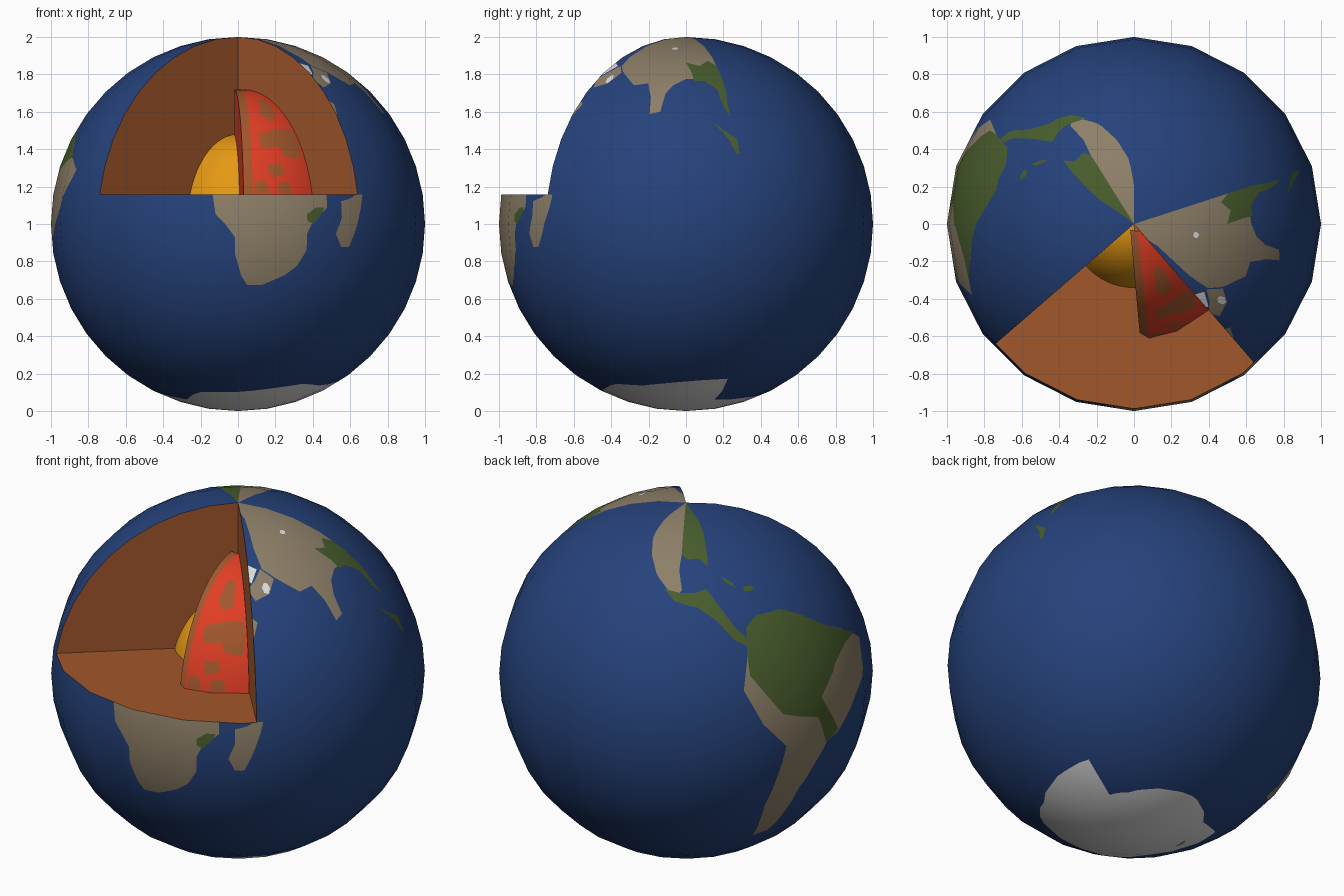
import bpy, bmesh
from math import sin, cos, asin, radians, degrees
from mathutils import Vector
from mathutils.geometry import delaunay_2d_cdt

if "Cube" in bpy.data.objects:
    bpy.data.objects.remove(bpy.data.objects["Cube"])


def material(name, r, g, b):
    mat = bpy.data.materials.new(name)
    mat.use_nodes = True
    mat.diffuse_color = (r, g, b, 1)
    shader = next(n for n in mat.node_tree.nodes if n.type == "BSDF_PRINCIPLED")
    shader.inputs["Base Color"].default_value = (r, g, b, 1)
    shader.inputs["Roughness"].default_value = 0.8
    return mat


OCEAN = material("ocean blue", .019, .055, .2)
LAND = material("dry land tan", .27, .215, .14)
FOREST = material("forest green", .065, .11, .026)
ICE = material("ice white", .72, .72, .73)
ROCK = material("mantle brown", .36, .095, .025)
MAGMA = material("magma red", .76, .048, .018)
CORE = material("core yellow", .78, .32, .007)


def inside(u, v, outline):
    hit = False
    for (ax, ay), (bx, by) in zip(outline, outline[1:] + outline[:1]):
        if (ay > v) != (by > v) and u < ax + (bx - ax) * (v - ay) / (by - ay):
            hit = not hit
    return hit


def cell(values, x):
    """Index of the grid interval holding x, and the fraction along it."""
    i = 0
    while i < len(values) - 2 and x > values[i + 1]:
        i += 1
    return i, (x - values[i]) / (values[i + 1] - values[i])


def on_facets(us, vs, place, u, v):
    """Point on the low-poly surface spanned by the grid corners."""
    i, s = cell(us, u)
    j, t = cell(vs, v)
    low = place(us[i], vs[j]).lerp(place(us[i + 1], vs[j]), s)
    high = place(us[i], vs[j + 1]).lerp(place(us[i + 1], vs[j + 1]), s)
    return low.lerp(high, t)


def add_mesh(name, bm, mats):
    mesh = bpy.data.meshes.new(name)
    bm.to_mesh(mesh)
    bm.free()
    for mat in mats:
        mesh.materials.append(mat)
    obj = bpy.data.objects.new(name, mesh)
    bpy.context.collection.objects.link(obj)
    return obj


def painted_patch(name, us, vs, place, base, paint, width, height,
                  lines=(), keep=lambda u, v: True):
    """Grid surface with the paint outlines cut into its faces."""
    verts, edges = [], []

    def path(points, closed=False):
        start = len(verts)
        verts.extend(Vector(p) for p in points)
        edges.extend((k, k + 1) for k in range(start, len(verts) - 1))
        if closed:
            edges.append((len(verts) - 1, start))

    for u in us:
        path([(u, v) for v in vs])
    for v in vs:
        path([(u, v) for u in us])
    for line in lines:
        path(line)
    for _, outline in paint:
        path(outline, True)
    flat, _, faces, *_ = delaunay_2d_cdt(verts, edges, [], 0, 1e-4, False)

    mats = [base] + [m for m in (LAND, FOREST, ICE, ROCK) if any(p[0] == m for p in paint)]
    bm = bmesh.new()
    points = [bm.verts.new(on_facets(us, vs, place, p.x, p.y)) for p in flat]
    for face in faces:
        mid = sum((flat[k] for k in face), Vector((0, 0))) / len(face)
        if not keep(mid.x, mid.y):
            continue
        new = bm.faces.new([points[k] for k in face])
        new.smooth = True
        for mat, outline in paint:
            if inside(mid.x, mid.y, outline):
                new.material_index = mats.index(mat)
    bmesh.ops.remove_doubles(bm, verts=bm.verts, dist=1e-5)
    loose = [v for v in bm.verts if not v.link_faces]
    bmesh.ops.delete(bm, geom=loose, context="VERTS")
    obj = add_mesh(name, bm, mats)
    # Rounded shading over the flat facets
    normals = [Vector((v.co.x / width**2, v.co.y / width**2, (v.co.z - 1) / height**2)).normalized()
               for v in obj.data.vertices]
    obj.data.normals_split_custom_set_from_vertices(normals)
    return obj


def flat_face(name, points, mat):
    bm = bmesh.new()
    bm.faces.new([bm.verts.new(p) for p in points])
    return add_mesh(name, bm, [mat])


def ellipsoid(width, height):
    def place(lon, lat):
        a, b = radians(lon), radians(lat)
        return Vector((width * cos(a) * cos(b), width * sin(a) * cos(b), 1 + height * sin(b)))
    return place


# Coastlines as (longitude, latitude)
globe_paint = []


def region(mat, *outline):
    globe_paint.append((mat, list(outline)))


def spot(mat, lon, lat, w, h):
    region(mat, *((lon + w * cos(k), lat + h * sin(k)) for k in range(6)))


# Southern Africa, its eastern horn and the island beside it
region(LAND, (-98, 9), (-97, 3), (-94, 0), (-91, -4), (-91, -9), (-89, -16), (-87, -19), (-82, -19),
       (-75, -16), (-71, -13), (-68, -8), (-68, -3), (-66, 1), (-61, 5), (-61, 9))
region(FOREST, (-68, 3), (-65, 5), (-62, 5), (-63, 3), (-66, 0), (-68, 1))
region(LAND, (-56, 7), (-52, 8), (-50, 9), (-47, 9), (-48, 5), (-51, -3), (-53, -7), (-56, -7),
       (-58, -3), (-56, 2))
region(LAND, (-50, 42), (-47, 40), (-49, 35))
# Arabia
region(LAND, (-42, 58), (-36, 54), (-40, 49), (-47, 47), (-50, 51), (-46, 54))
region(ICE, (-50, 60), (-44, 58), (-48, 53), (-50, 54))
spot(ICE, -41, 51, 2, 2)
# South Asia
region(LAND, (-50, 90), (-50, 84), (-43, 80), (-43, 66), (-41, 58), (-33, 53), (-25, 48), (-18, 49),
       (-15, 43), (-14, 36), (-10, 37), (-9, 44), (-6, 48), (0, 51), (4, 51), (18, 52), (18, 90))
region(FOREST, (0, 60), (8, 58), (14, 61), (18, 58), (18, 48), (17, 41), (17, 35), (15, 39), (14, 46),
       (9, 50), (4, 50), (3, 54))
region(FOREST, (10, 33), (15, 27), (17, 22), (18, 22), (18, 27), (14, 30))
spot(ICE, -10, 70, 3, 1)
# North and Central America
region(LAND, (90, 90), (90, 78), (95, 69), (102, 62), (110, 55), (120, 48), (123, 51), (121, 58),
       (122, 64), (122, 90))
region(FOREST, (122, 90), (122, 64), (126, 62), (134, 62), (138, 59), (140, 64), (142, 70), (145, 78),
       (143, 84), (143, 90))
region(FOREST, (114, 51), (120, 47), (130, 45), (138, 40), (143, 34), (148, 31), (148, 34), (145, 37),
       (141, 43), (135, 51), (130, 50), (122, 50))
region(FOREST, (144, 55), (149, 52), (150, 50), (145, 53))
spot(FOREST, 156, 49, 3, 1)
# South America
region(LAND, (149, 37), (155, 40), (166, 40), (174, 36), (186, 28), (192, 25), (204, 17), (197, 6),
       (184, -3), (175, -7), (166, -21), (160, -40), (154, -42), (153, -25), (158, -3), (150, 6),
       (144, 18), (147, 28))
region(FOREST, (149, 37), (155, 40), (166, 40), (174, 36), (186, 28), (199, 21), (191, 20), (182, 17),
       (173, 9), (180, -4), (175, -7), (171, 3), (157, 8), (147, 22), (147, 28))
# Antarctica
region(ICE, (-144, -90), (-144, -70), (-117, -64), (-90, -64), (-70, -62), (-47, -59), (-28, -60),
       (7, -57), (24, -56), (26, -64), (27, -70), (45, -70), (68, -68), (101, -66), (142, -68),
       (166, -61), (190, -66), (216, -70), (216, -90))
spot(LAND, 179, -71, 8, 1)

# Crust with a quarter wedge removed above the first ring over the equator
WEST, EAST, RIM = -139.1, -49.1, 9
segments, rings = list(range(-144, 217, 18)), list(range(-90, 91, 9))
globe = ellipsoid(1, 1)
painted_patch("crust", segments, rings, globe, OCEAN, globe_paint, 1, 1,
              lines=[[(edge, v) for v in rings if v >= RIM] for edge in (WEST, EAST)],
              keep=lambda u, v: v < RIM or not WEST < u < EAST)

# Cut faces of the wedge
FLOOR = globe(0, RIM).z
hub = Vector((0, 0, FLOOR))


def rim_point(lon, lat):
    return on_facets(segments, rings, globe, lon, lat)


west_arc = [rim_point(WEST, v) for v in rings if v >= RIM]
east_arc = [rim_point(EAST, v) for v in rings if v >= RIM]
floor_arc = [rim_point(u, RIM) for u in [WEST] + [s for s in segments if WEST < s < EAST] + [EAST]]
flat_face("west_cut_wall", [hub] + west_arc, ROCK)
flat_face("east_cut_wall", [hub] + east_arc[::-1], ROCK)
flat_face("cut_floor", [hub] + floor_arc, ROCK)


def lat_steps(height, count):
    start = degrees(asin((FLOOR - 1) / height))
    return [start + (90 - start) * k / count for k in range(count + 1)]


# Inner core
painted_patch("inner_core", [WEST + 6 * k for k in range(10)], lat_steps(.48, 12),
              ellipsoid(.36, .48), CORE, [], .36, .48)

# Outer core slice: each column runs from a top point to a base point
columns = {-87: ((-.02, -.03), (.03, -.58)), -82: ((.02, -.04), (.08, -.61)),
           -68: ((.025, -.035), (.23, -.572)), -49: ((.025, -.03), (.397, -.462))}
slice_lats = lat_steps(.72, 12)


def slice_point(lon, lat):
    top, base = (Vector(p) for p in columns[lon])
    p = top.lerp(base, cos(radians(lat)) / cos(radians(slice_lats[0])))
    return Vector((p.x, p.y, 1 + .72 * sin(radians(lat))))


blotches = [(ROCK, o) for o in (
    [(-77, 42), (-63, 45), (-51, 45), (-50, 37), (-52, 29), (-62, 30), (-65, 35), (-76, 34)],
    [(-74, 26), (-66, 27), (-64, 22), (-72, 20)],
    [(-81, 13), (-81, 18), (-76, 19), (-73, 13)],
    [(-69, 13), (-69, 18), (-62, 18), (-61, 13)],
    [(-72, 55), (-68, 68), (-57, 66), (-59, 52), (-66, 50)])]
painted_patch("outer_core_slice", [-82, -68, -49], slice_lats, slice_point, MAGMA, blotches, .62, .72)
painted_patch("outer_core_rim", [-87, -82], slice_lats, slice_point, ROCK, [], .62, .72)
side = [slice_point(-87, v) for v in slice_lats]
flat_face("outer_core_side", [Vector((side[-1].x, side[-1].y, FLOOR))] + side[::-1], MAGMA)
